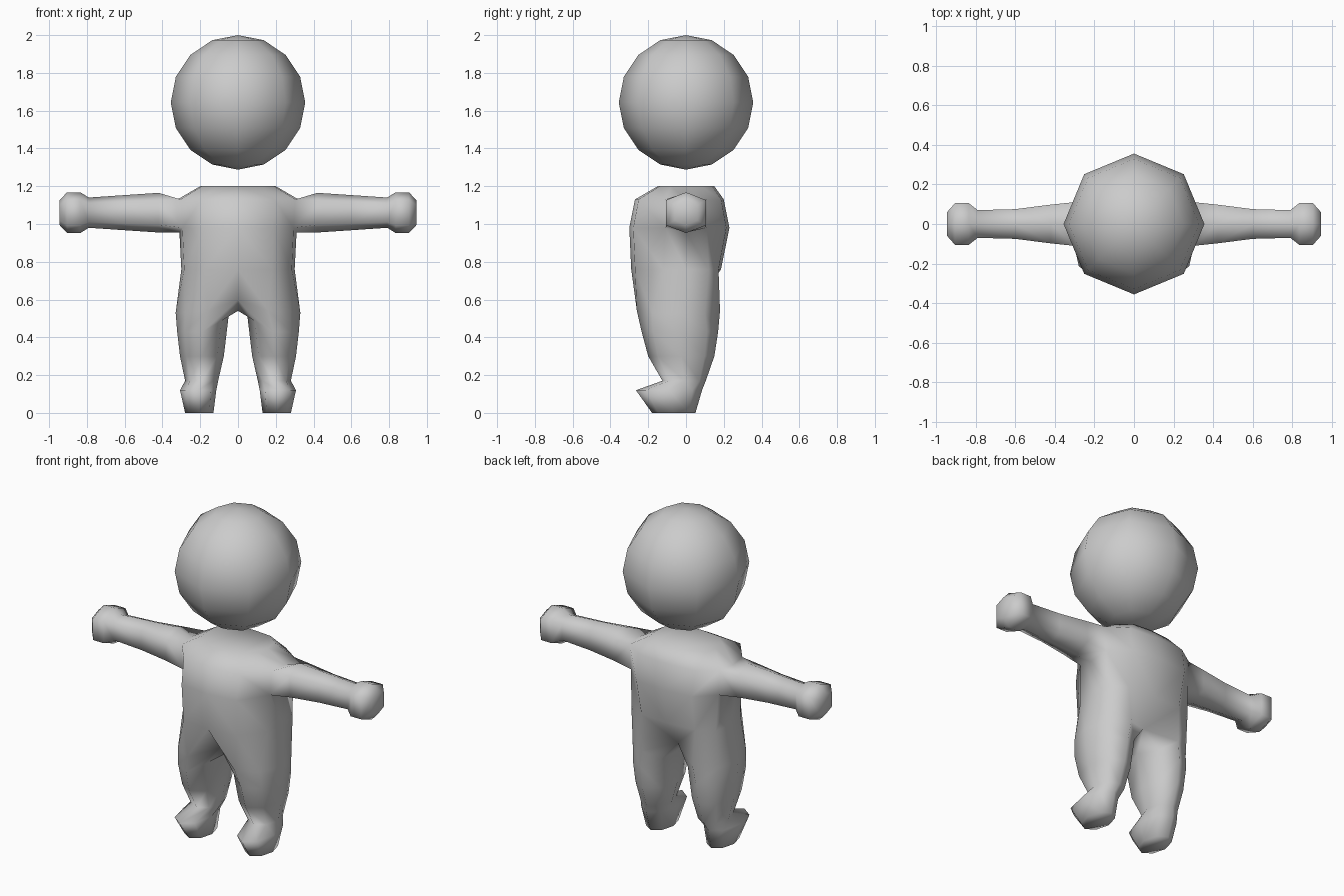
import bpy
import bmesh
from math import sin, cos, pi

old = bpy.data.objects.get("Cube")
if old:
    bpy.data.objects.remove(old, do_unlink=True)

grey = bpy.data.materials.new("plain grey")
grey.use_nodes = True
colour = (0.6, 0.6, 0.6, 1)
grey.diffuse_color = colour
grey.node_tree.nodes["Principled BSDF"].inputs["Base Color"].default_value = colour


def finish(name, bm):
    """Turn a bmesh into a smooth grey object."""
    bmesh.ops.recalc_face_normals(bm, faces=bm.faces)
    mesh = bpy.data.meshes.new(name)
    bm.to_mesh(mesh)
    bm.free()
    mesh.materials.append(grey)
    for face in mesh.polygons:
        face.use_smooth = True
    obj = bpy.data.objects.new(name, mesh)
    bpy.context.collection.objects.link(obj)
    return obj


def ring(bm, points):
    return [bm.verts.new(p) for p in points]


def bridge(bm, a, b, closed=True, skip=()):
    n = len(a)
    for i in range(n if closed else n - 1):
        if i not in skip:
            j = (i + 1) % n
            bm.faces.new((a[i], a[j], b[j], b[i]))


def torso_ring(z, front, back, width, side):
    """Half outline from front centre round the side to back centre."""
    return [(0, front, z), (width * .6, front * .93, z), (width * .95, -side, z),
            (width, 0, z), (width * .95, side, z), (width * .6, back * .93, z), (0, back, z)]


def leg_ring(z, inner, outer, front, back, rise=0, tilt=0):
    """Eight sided outline, starting at the inner front corner."""
    points = []
    for k in range(8):
        a = (k - 1) * pi / 4
        s, c = sin(a), cos(a)
        points.append(((inner + outer) / 2 + s * (outer - inner) / 2,
                       (front + back) / 2 + c * (front - back) / 2,
                       z - rise * min(s, 0) + tilt * c))
    return points


bm = bmesh.new()

# Torso: half rings from the flat neck down to the waist
neck = ring(bm, torso_ring(1.2, -.15, .15, .2, .08))
shoulder = ring(bm, torso_ring(1.13, -.27, .2, .32, .11))
chest = ring(bm, torso_ring(.98, -.3, .23, .31, .11))
waist = ring(bm, torso_ring(.76, -.29, .185, .3, .12))
bm.faces.new(neck)
bridge(bm, neck, shoulder, closed=False)
bridge(bm, shoulder, chest, closed=False, skip=(2, 3))
bridge(bm, chest, waist, closed=False)

# Hips: the half ring gains a crotch point and becomes the top of the leg
hip = ring(bm, [(0, -.17, .6), (.16, -.26, .54), (.28, -.18, .53), (.33, -.03, .53),
                (.29, .1, .53), (.17, .18, .54), (0, .08, .6), (0, -.04, .54)])
bridge(bm, waist, hip[:7], closed=False)

# Leg and foot
last = hip
for spec in [(.43, .05, .322, -.235, .17, .08), (.3, .075, .307, -.2, .15),
             (.17, .105, .28, -.125, .105), (.12, .115, .307, -.265, .085),
             (0, .13, .28, -.18, .05)]:
    current = ring(bm, leg_ring(*spec))
    bridge(bm, last, current)
    last = current
bm.faces.new(last)

# Arm and hand: six sided rings carried out from the opening in the torso side
chest[3].co.z = .955
last = shoulder[2:5] + chest[4:1:-1]
for x, half_y, half_z in [(.42, .098, .105), (.6, .075, .093), (.79, .07, .08),
                          (.835, .105, .108), (.905, .105, .108), (.945, .06, .065)]:
    current = ring(bm, [(x, half_y * y, 1.06 + half_z * z) for y, z in
                        [(-1, .62), (0, 1), (1, .62), (1, -.62), (0, -1), (-1, -.62)]])
    bridge(bm, last, current)
    last = current
bm.faces.new(last)

body = finish("body", bm)
mirror = body.modifiers.new("mirror", 'MIRROR')
mirror.use_clip = True

# Head: faceted ball floating above the neck
bm = bmesh.new()
bmesh.ops.create_uvsphere(bm, u_segments=8, v_segments=8, radius=.356)
head = finish("head", bm)
head.location.z = 1.644
